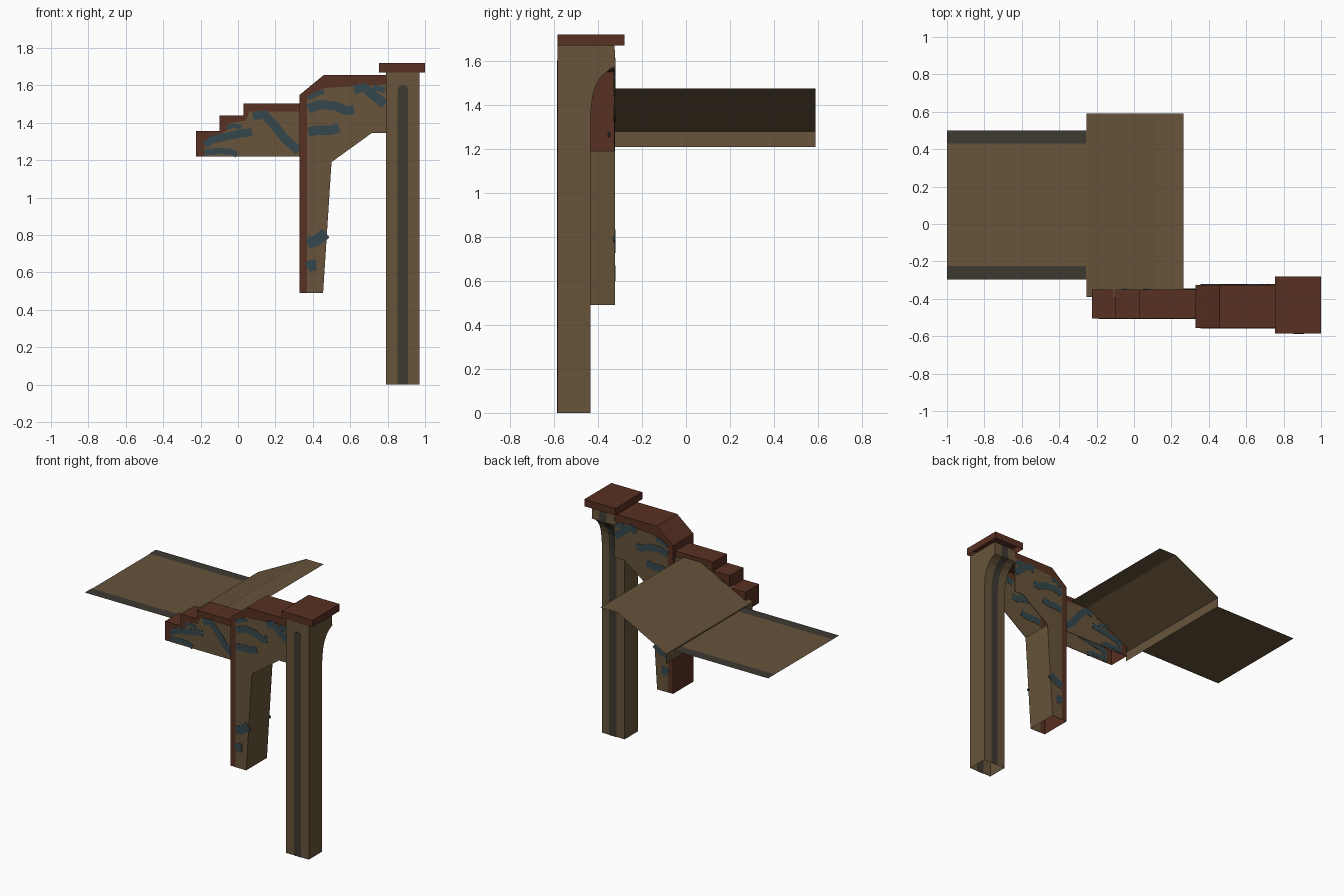
import bpy, bmesh, math
from mathutils import Vector

if "Cube" in bpy.data.objects:
    bpy.data.objects.remove(bpy.data.objects["Cube"])


def material(name, rgb):
    m = bpy.data.materials.new(name)
    m.diffuse_color = (*rgb, 1)
    m.use_nodes = True
    m.node_tree.nodes["Principled BSDF"].inputs["Base Color"].default_value = m.diffuse_color
    return m


TAN = material("tan_wood", (.135, .088, .043))
RED = material("red_brown_trim", (.098, .030, .016))
BLUE = material("slate_blue_paint", (.036, .064, .073))
DARK = material("dark_groove", (.048, .040, .031))


def build(name, verts, faces, mat):
    me = bpy.data.meshes.new(name)
    me.from_pydata(verts, [], faces)
    me.materials.append(mat)
    ob = bpy.data.objects.new(name, me)
    bpy.context.collection.objects.link(ob)
    return ob


def sheet(name, path, axis, a, b, mat):
    """Open strip: path swept between a and b along axis ('x': path is yz, 'y': path is xz)."""
    put = (lambda p, t: (t, p[0], p[1])) if axis == 'x' else (lambda p, t: (p[0], t, p[1]))
    n = len(path)
    verts = [put(p, a) for p in path] + [put(p, b) for p in path]
    return build(name, verts, [(i, i + 1, n + i + 1, n + i) for i in range(n - 1)], mat)


def panel(name, outline, y, mat, thick=0):
    """Upright xz panel at y, optionally a thin plate centred on y."""
    n = len(outline)
    if not thick:
        return build(name, [(x, y, z) for x, z in outline], [tuple(range(n))], mat)
    h = thick / 2
    verts = [(x, y - h, z) for x, z in outline] + [(x, y + h, z) for x, z in outline]
    faces = [tuple(range(n)), tuple(range(2 * n - 1, n - 1, -1))]
    faces += [(i, n + i, n + (i + 1) % n, (i + 1) % n) for i in range(n)]
    return build(name, verts, faces, mat)


def band(path, w):
    """Outline of a painted stroke of width w following path."""
    pts = [Vector(p) for p in path]
    left, right = [], []
    for i, p in enumerate(pts):
        d = (pts[min(i + 1, len(pts) - 1)] - pts[max(i - 1, 0)]).normalized()
        side = Vector((-d.y, d.x)) * w / 2
        left.append(p + side)
        right.append(p - side)
    return [tuple(p) for p in left + right[::-1]]


def decorated(name, outer, inner, strokes, ys):
    """Red panel with tan field and blue strokes, on both sides of a beam."""
    for side, y in zip(("front", "back"), ys):
        panel(f"{name}_{side}", outer, y, RED)
        panel(f"{name}_{side}_field", inner, y, TAN, .004)
        for k, (path, w) in enumerate(strokes):
            panel(f"{name}_{side}_stroke_{k}", band(path, w), y, BLUE, .008)


# Post: side profile with a flared back near the top, open at both ends
back = [(-.435, 0), (-.435, 1.35), (-.425, 1.44), (-.41, 1.49), (-.385, 1.53),
        (-.35, 1.56), (-.32, 1.575), (-.325, 1.67)]
X0, X1, YF = .79, .97, -.585
for nm, x in (("left", X0), ("right", X1)):
    prof = [(YF, 0)] + back + [(YF, 1.67)]
    build("post_" + nm, [(x, y, z) for y, z in prof], [tuple(range(len(prof)))], TAN)
sheet("post_front", [(YF, 0), (YF, 1.67)], 'x', X0, X1, TAN)
sheet("post_back", back, 'x', X0, X1, TAN)

# Dark grooves on post front and back
arch = [(.882 + .028 * math.cos(t * math.pi / 6), 1.575 + .028 * math.sin(t * math.pi / 6))
        for t in range(7)]
panel("post_front_groove", [(.854, 0), (.91, 0)] + arch, YF, DARK, .004)
sheet("post_back_groove", [(y + .003, z - (.003 if 1 < z < 1.6 else 0)) for y, z in back],
      'x', .854, .91, DARK)

# Post cap: shallow box open below
bm = bmesh.new()
bmesh.ops.create_cube(bm, size=1)
for v in bm.verts:
    v.co = (.8775 + v.co.x * .245, -.4325 + v.co.y * .305, 1.695 + v.co.z * .05)
bm.normal_update()
bmesh.ops.delete(bm, geom=[f for f in bm.faces if f.normal.z < -.5], context='FACES')
me = bpy.data.meshes.new("post_cap")
bm.to_mesh(me)
bm.free()
me.materials.append(RED)
bpy.context.collection.objects.link(bpy.data.objects.new("post_cap", me))

# Bracket: decorated side panels, red outer skin, tan inner leg face
BY = (-.555, -.325)
low = [(.455, .49), (.50, 1.19), (.715, 1.345), (.79, 1.345)]
skin = [(.33, .49), (.33, 1.55), (.458, 1.655), (.79, 1.655)]
decorated("bracket", low + skin[::-1],
          low + [(.79, 1.605), (.60, 1.595), (.46, 1.585), (.37, 1.53), (.37, .49)],
          [([(.375, 1.475), (.44, 1.498), (.53, 1.488), (.575, 1.465), (.62, 1.47)], .05),
           ([(.375, 1.35), (.42, 1.36), (.50, 1.36), (.54, 1.375)], .05),
           ([(.375, 1.53), (.43, 1.56), (.46, 1.565)], .025),
           ([(.62, 1.575), (.67, 1.59), (.72, 1.55), (.785, 1.50)], .05),
           ([(.72, 1.59), (.785, 1.575)], .03),
           ([(.372, .755), (.42, .77), (.47, .81)], .06),
           ([(.372, .625), (.395, .64), (.42, .64)], .06)], BY)
sheet("bracket_skin", skin, 'y', *BY, RED)
sheet("bracket_leg_inner", low[:2], 'y', *BY, TAN)

# Stepped arm: decorated side panels with red stepped skin, open below
AY = (-.505, -.35)
steps = [(-.225, 1.22), (-.225, 1.355), (-.10, 1.355), (-.10, 1.44), (.03, 1.44),
         (.03, 1.503), (.33, 1.503)]
decorated("stepped_arm", [(.33, 1.22)] + steps[::-1],
          [(-.18, 1.22), (.33, 1.22), (.33, 1.46), (.06, 1.46), (.04, 1.41), (-.04, 1.40),
           (-.065, 1.355), (-.13, 1.33), (-.18, 1.29)],
          [([(-.18, 1.242), (-.10, 1.25), (-.04, 1.245), (-.005, 1.23)], .033),
           ([(-.175, 1.28), (-.14, 1.31), (-.07, 1.325), (.0, 1.34), (.075, 1.35)], .042),
           ([(-.06, 1.375), (-.02, 1.385), (.02, 1.375)], .025),
           ([(.08, 1.435), (.14, 1.445), (.20, 1.38), (.25, 1.315), (.325, 1.25)], .048)], AY)
sheet("stepped_arm_skin", steps, 'y', *AY, RED)

# Sloped canopy: lip, slope and flat top
sheet("canopy", [(-.255, 1.21), (-.255, 1.28), (.125, 1.475), (.265, 1.475)],
      'y', -.39, .59, TAN)

# Flat platform with dark edge strips
sheet("platform", [(-1, 1.272), (-.255, 1.272)], 'y', -.297, .5, TAN)
for nm, a, b in (("front", -.297, -.225), ("back", .43, .5)):
    sheet(f"platform_{nm}_strip", [(-1, 1.275), (-.256, 1.275)], 'y', a, b, DARK)
